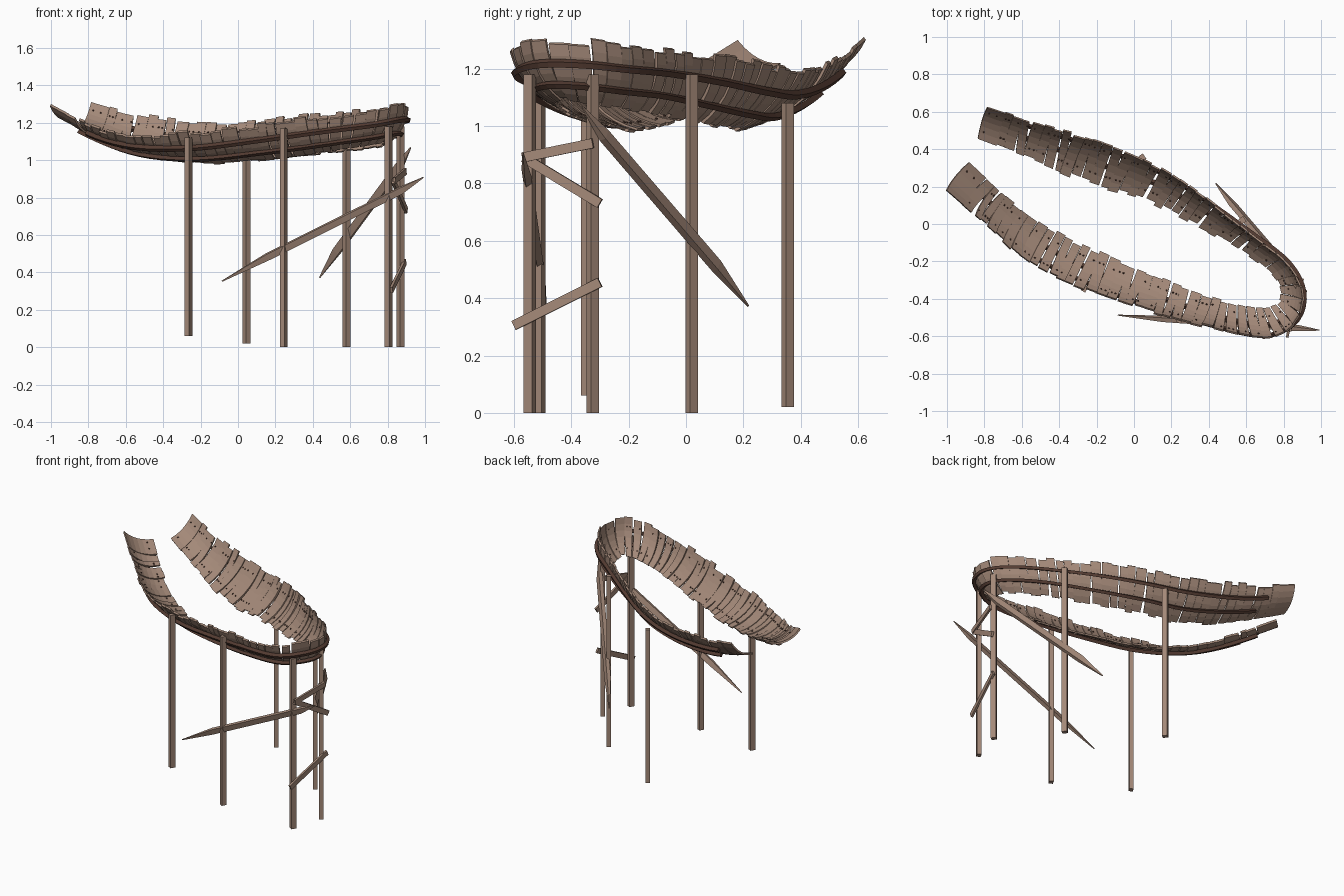
import bpy, bmesh, random
from mathutils import Vector as V, Matrix

if "Cube" in bpy.data.objects:
    bpy.data.objects.remove(bpy.data.objects["Cube"])

random.seed(4)

def mat(name, c):
    m = bpy.data.materials.new(name)
    m.diffuse_color = (*c, 1)
    m.use_nodes = True
    m.node_tree.nodes["Principled BSDF"].inputs["Base Color"].default_value = m.diffuse_color
    return m

WOOD = mat("weathered_wood", (0.37, 0.25, 0.19))
DARK = mat("dark_wood", (0.09, 0.045, 0.032))

def finish(bm, name, m):
    bmesh.ops.recalc_face_normals(bm, faces=bm.faces)
    me = bpy.data.meshes.new(name)
    bm.to_mesh(me)
    bm.free()
    me.materials.append(m)
    ob = bpy.data.objects.new(name, me)
    bpy.context.collection.objects.link(ob)
    return ob

def loft(bm, rings):
    vs = [[bm.verts.new(p) for p in r] for r in rings]
    n = len(vs[0])
    for a, b in zip(vs, vs[1:]):
        for k in range(n):
            bm.faces.new((a[k], a[(k + 1) % n], b[(k + 1) % n], b[k]))
    bm.faces.new(vs[0])
    bm.faces.new(vs[-1][::-1])

# Track stations: outer (high) edge, inner (low) edge
ST = [(-.785, .62, 1.31, -.835, .455, 1.19), (-.48, .52, 1.23, -.53, .34, 1.07),
      (-.14, .42, 1.20, -.22, .215, 1.0), (.13, .30, 1.21, .05, .135, 1.0),
      (.37, .14, 1.24, .28, .02, 1.02), (.62, -.06, 1.26, .54, -.12, 1.05),
      (.82, -.22, 1.275, .73, -.26, 1.07), (.90, -.38, 1.295, .79, -.36, 1.09),
      (.855, -.53, 1.295, .77, -.43, 1.10), (.69, -.605, 1.265, .65, -.45, 1.08),
      (.36, -.535, 1.225, .41, -.385, 1.04), (.07, -.455, 1.185, .13, -.285, 1.01),
      (-.26, -.345, 1.145, -.18, -.155, .99), (-.55, -.21, 1.14, -.45, -.02, 1.03),
      (-.77, -.02, 1.185, -.66, .13, 1.11), (-1.0, .18, 1.30, -.88, .33, 1.22)]
N = len(ST) - 1

def station(u):
    i = max(0, min(N - 1, int(u)))
    t = u - i
    g = lambda k: ST[max(0, min(N, k))]
    r = []
    for a, b, c, d in zip(g(i - 1), g(i), g(i + 1), g(i + 2)):
        r.append(.5 * (2 * b + (c - a) * t + (2 * a - 5 * b + 4 * c - d) * t * t + (3 * b - a - 3 * c + d) * t ** 3))
    return V(r[:3]), V(r[3:])

def surf(u, v):
    """Point and upward normal on the dished deck; v runs inner 0 to outer 1."""
    o, i = station(u)
    o1, i1 = station(min(N, u + .03))
    o0, i0 = station(max(0, u - .03))
    n = (o1 + i1 - o0 - i0).cross(o - i).normalized()
    if n.z < 0:
        n = -n
    return i.lerp(o, v) - n * .028 * (4 * v * (1 - v)), n

# Arc-length table for even plank widths
table, length = [(0, 0)], 0
prev = surf(0, .5)[0]
for k in range(1, 601):
    p = surf(k * N / 600, .5)[0]
    length += (p - prev).length
    table.append((length, k * N / 600))
    prev = p

def at(s):
    return min(table, key=lambda e: abs(e[0] - s))[1]

# Deck planks with uneven ends, gaps and nails
deck, nails = bmesh.new(), bmesh.new()
s = 0
while s < length - .02:
    first, last = s == 0, length - s < .15
    w = .11 if first else (length - s if last else random.uniform(.046, .066))
    gap = random.choice((0, .002, .004, .009))
    ua, ub = at(s), at(s + w - gap) if not last else N
    edge = first or last
    lo = 0 if edge else random.uniform(-.04, .04)
    hi = 1 if edge else random.uniform(.94, 1.06)
    lift = 0 if edge else random.uniform(-.005, .005)
    skew = 0 if edge else random.uniform(-.03, .03)
    rings = []
    for j in range(7):
        v = lo + (hi - lo) * j / 6
        d = skew * (v - .5) * 2
        pts = []
        for u in (ua, ub):
            p, n = surf(max(0, min(N, u + d)), v)
            pts.append((p + n * lift, n))
        (pa, na), (pb, nb) = pts
        rings.append([pa, pb, pb - nb * .012, pa - na * .012])
    loft(deck, rings)
    for v in (.2, .8):
        for f in (.3, .7):
            if random.random() < .5:
                p, n = surf(ua + (ub - ua) * f, v)
                q = n.to_track_quat('Z', 'Y').to_matrix().to_4x4()
                q.translation = p + n * (lift + .001)
                bmesh.ops.create_cone(nails, cap_ends=True, segments=6, radius1=.006,
                                      radius2=.004, depth=.008, matrix=q)
    s += w
finish(deck, "deck_planks", WOOD)
finish(nails, "deck_nails", DARK)

# Two rails following the underside of the deck
for name, v, u0, u1 in (("upper_rail", .72, .6, N - .8), ("lower_rail", .35, .75, N - .5)):
    bm = bmesh.new()
    rings = []
    for k in range(61):
        u = u0 + (u1 - u0) * k / 60
        p, n = surf(u, v)
        a = (surf(u, v + .05)[0] - p).normalized() * .010
        c = p - n * .025
        rings.append([c + a + n * .012, c - a + n * .012, c - a - n * .010, c + a - n * .010])
    loft(bm, rings)
    finish(bm, name, DARK)

def beam(name, a, b, w, h, m=WOOD, tip_a=0, tip_b=0, roll=0):
    """Rectangular timber; a tip value makes a splintered point of that length."""
    a, b = V(a), V(b)
    d = (b - a).normalized()
    x = d.cross(V((0, 0, 1)))
    x = x.normalized() if x.length > .01 else V((1, 0, 0))
    x = Matrix.Rotation(roll, 3, d) @ x
    y = x.cross(d)

    def ring(c, k, off=0):
        c = c + y * off
        return [c + x * i * w / 2 * k + y * j * h / 2 * k for i, j in ((-1, -1), (1, -1), (1, 1), (-1, 1))]
    rings = [ring(a + d * tip_a, 1), ring(b - d * tip_b, 1)]
    if tip_a:
        rings.insert(0, ring(a, .15, -h * .25))
    if tip_b:
        rings.append(ring(b, .15, h * .25))
    bm = bmesh.new()
    loft(bm, rings)
    finish(bm, name, m)

# Support posts, turned slightly to follow the bend
for k, (x, y, z0, z1) in enumerate(((-.265, -.345, .06, 1.12), (.045, .355, .02, 1.08),
                                    (.245, -.512, 0, 1.17), (.58, .02, 0, 1.18),
                                    (.805, -.545, 0, 1.18), (.868, -.325, 0, 1.18))):
    beam(f"post_{k + 1}", (x, y, z0), (x, y, z1), .028, .034, roll=-.5 if y < -.33 else .6)

# Long broken braces with splintered ends
beam("front_brace", (-.09, -.49, .36), (.995, -.565, .90), .024, .036, WOOD, .28, .14, .35)
beam("back_brace", (.43, .22, .38), (.93, -.365, 1.06), .026, .042, WOOD, .2, .14, .35)

# Short cross boards between the two end posts
beam("cross_board_top", (.835, -.57, .89), (.895, -.325, .94), .014, .034)
beam("cross_board_middle", (.83, -.565, .89), (.90, -.30, .73), .014, .034)
beam("cross_board_low", (.82, -.60, .305), (.893, -.30, .455), .014, .034)
